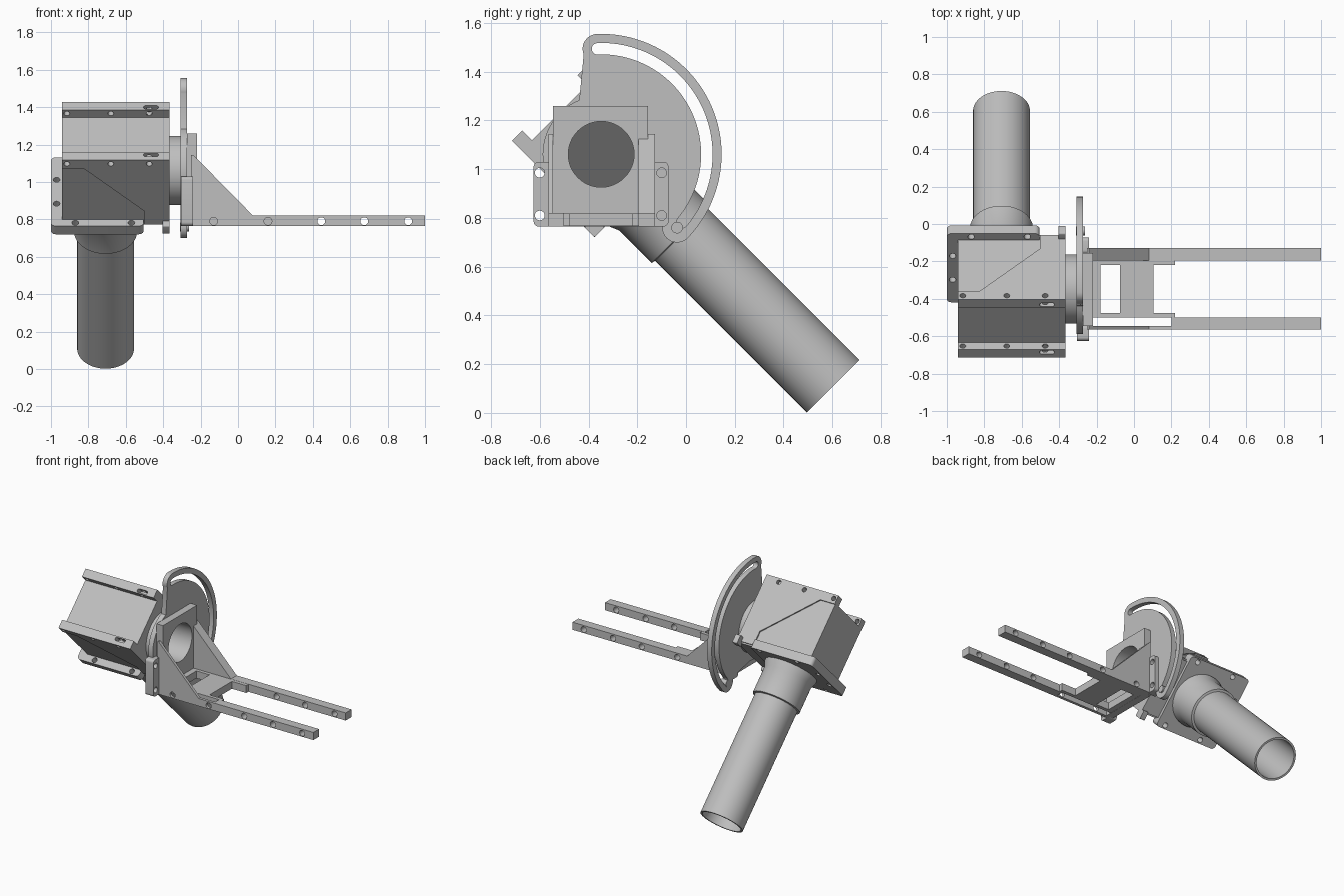
import bpy, bmesh
from math import sin, cos, pi, radians
from mathutils import Matrix

if "Cube" in bpy.data.objects:
    bpy.data.objects.remove(bpy.data.objects["Cube"])

grey = bpy.data.materials.new("plain_grey")
grey.use_nodes = True
GREY = (0.52, 0.52, 0.52, 1)
grey.diffuse_color = GREY
grey.node_tree.nodes["Principled BSDF"].inputs["Base Color"].default_value = GREY

WORLD = Matrix()
PIVOT = Matrix.Translation((0, -0.348, 1.061))      # hinge axis, upright
TILT = PIVOT @ Matrix.Rotation(radians(45), 4, 'X')  # hinge axis, tilted box
TUBE_X = -0.708


def finish(bm, name, frame):
    bmesh.ops.recalc_face_normals(bm, faces=bm.faces)
    bm.transform(frame)
    mesh = bpy.data.meshes.new(name)
    bm.to_mesh(mesh)
    bm.free()
    mesh.materials.append(grey)
    ob = bpy.data.objects.new(name, mesh)
    bpy.context.collection.objects.link(ob)
    return ob


def prism(name, pts, axis, lo, hi, frame=WORLD):
    """Extrude a 2D outline along an axis from lo to hi."""
    put = {'X': lambda p, h: (h, p[0], p[1]),
           'Y': lambda p, h: (p[0], h, p[1]),
           'Z': lambda p, h: (p[0], p[1], h)}[axis]
    bm = bmesh.new()
    a = [bm.verts.new(put(p, lo)) for p in pts]
    b = [bm.verts.new(put(p, hi)) for p in pts]
    bm.faces.new(a)
    bm.faces.new(b)
    for i in range(len(pts)):
        j = (i + 1) % len(pts)
        bm.faces.new((a[i], a[j], b[j], b[i]))
    return finish(bm, name, frame)


def rect(u0, v0, u1, v1):
    return [(u0, v0), (u1, v0), (u1, v1), (u0, v1)]


def arc(u, v, r, a0, a1, n=16):
    steps = [radians(a0 + (a1 - a0) * i / n) for i in range(n + 1)]
    return [(u + r * cos(a), v + r * sin(a)) for a in steps]


def circle(u, v, r, n=48):
    return arc(u, v, r, 0, 360, n)[:-1]


def rounded(u0, v0, u1, v1, r):
    return (arc(u0 + r, v0 + r, r, 180, 270, 6) + arc(u1 - r, v0 + r, r, 270, 360, 6)
            + arc(u1 - r, v1 - r, r, 0, 90, 6) + arc(u0 + r, v1 - r, r, 90, 180, 6))


def combine(ob, others, operation='DIFFERENCE'):
    for other in others:
        other.hide_render = True
        mod = ob.modifiers.new("combine", 'BOOLEAN')
        mod.operation = operation
        mod.solver = 'EXACT'
        mod.object = other
        bpy.context.view_layer.objects.active = ob
        bpy.ops.object.modifier_apply(modifier=mod.name)
        bpy.data.objects.remove(other)
    return ob


def bore(r, lo, hi):
    return prism("bore_cutter", circle(0, 0, r), 'X', lo, hi, PIVOT)


def tube_bore(lo, hi):
    return prism("tube_cutter", circle(TUBE_X, 0, 0.138), 'Z', lo, hi, TILT)


# Mirror box: hollow, with a slanted inner wall between the two bores
box = prism("mirror_box", rect(-0.21, -0.2, 0.21, 0.242), 'X', -0.94, -0.365, TILT)
cavity = [(-0.86, -0.152), (-0.42, -0.152), (-0.42, 0.152), (-0.556, 0.152)]
combine(box, [prism("cavity_cutter", cavity, 'Y', -0.15, 0.15, TILT),
              bore(0.135, -0.45, -0.3), tube_bore(-0.3, -0.14)])

# Raised side panels and edge ridges on both sides of the box
panel = [(-0.94, 0.25), (-0.84, 0.25), (-0.5, -0.088), (-0.5, -0.19),
         (-0.365, -0.19), (-0.365, 0.298), (-0.94, 0.298)]
for side, label in ((-1, "front"), (1, "back")):
    prism(label + "_panel", panel, 'Y', side * 0.2, side * 0.22, TILT)
    lo, hi = sorted((side * 0.16, side * 0.22))
    ridge = prism(label + "_ridge", rect(lo, 0.235, hi, 0.298), 'X', -0.94, -0.365, TILT)
    combine(ridge, [prism("slot_cutter", rounded(-0.505, side * 0.18 - 0.012, -0.425,
                          side * 0.18 + 0.012, 0.011), 'Z', 0.25, 0.32, TILT)])
    for x in (-0.915, -0.68, -0.475):
        for ob in (ridge, bpy.data.objects[label + "_panel"]):
            combine(ob, [prism("hole_cutter", circle(x, 0.27, 0.016, 16), 'Y',
                               side * 0.1, side * 0.3, TILT)])
    # ears beside the hinge end
    lo, hi = sorted((side * 0.2, side * 0.26))
    prism(label + "_ear", rounded(lo, -0.222, hi, -0.16, 0.008), 'X', -0.403, -0.365, TILT)

# Base plate with bolt holes
plate = prism("base_plate", rounded(-1, -0.26, -0.505, 0.26, 0.025), 'Z', -0.222, -0.16, TILT)
holes = [(x, y) for x in (-0.87, -0.57) for y in (-0.235, 0.235)] + [(-0.97, -0.09), (-0.97, 0.09)]
combine(plate, [prism("hole_cutter", circle(x, y, 0.018, 16), 'Z', -0.3, -0.1, TILT)
                for x, y in holes] + [tube_bore(-0.3, -0.1)])

# Hollow tube with collar, turned from one profile
profile = [(0.185, -0.2), (0.185, -0.235), (0.168, -0.275), (0.168, -0.462), (0.152, -0.466),
           (0.152, -1.346), (0.138, -1.346), (0.138, -0.2)]
bm = bmesh.new()
N = 64
rings = [[bm.verts.new((TUBE_X + r * cos(2 * pi * i / N), r * sin(2 * pi * i / N), z))
          for i in range(N)] for r, z in profile]
for k in range(len(rings)):
    a, b = rings[k], rings[(k + 1) % len(rings)]
    for i in range(N):
        j = (i + 1) % N
        bm.faces.new((a[i], a[j], b[j], b[i]))
finish(bm, "tube", TILT)

# Hinge hub
combine(prism("hinge_hub", circle(0, 0, 0.185, 64), 'X', -0.37, -0.306, PIVOT),
        [bore(0.135, -0.5, 0)])

# Altitude disk: sector with an arc slot and rounded lugs
A0, A1, MID = -44, 92, 0.433


def polar(r, a):
    return r * cos(radians(a)), r * sin(radians(a))


top, low = polar(MID, A1), polar(MID, A0)
outline = (arc(0, 0, 0.494, A0, A1, 56) + arc(*top, 0.061, A1, A1 + 110, 12)[1:]
           + arc(0, 0, 0.24, 112, 282, 30) + arc(*low, 0.061, A0 - 160, A0, 16)[:-1])
slot = (arc(0, 0, 0.457, A0 + 4, A1, 56) + arc(*top, 0.0235, A1, A1 + 180, 10)[1:-1]
        + arc(0, 0, 0.41, A1, A0 + 4, 56)
        + arc(*polar(0.4335, A0 + 4), 0.0235, A0 - 176, A0 + 4, 10)[1:-1])
disk = prism("altitude_disk", outline, 'X', -0.308, -0.272, PIVOT)
combine(disk, [prism("slot_cutter", slot, 'X', -0.4, -0.2, PIVOT), bore(0.135, -0.5, 0)])
prism("lock_screw", circle(*low, 0.024, 20), 'X', -0.31, -0.262, PIVOT)

# Upright bracket plate with round opening
bracket = prism("bracket_plate", rect(-0.545, 0.765, -0.155, 1.26), 'X', -0.274, -0.22)
combine(bracket, [bore(0.135, -0.5, 0)])

# Bolt tabs either side of the bracket
for label, y0, y1, y_hole in (("front", -0.625, -0.54, -0.6), ("back", -0.16, -0.072, -0.1)):
    tab = prism(label + "_tab", rounded(y0, 0.765, y1, 1.03, 0.02), 'X', -0.306, -0.24)
    combine(tab, [prism("hole_cutter", circle(y_hole, z, 0.02, 20), 'X', -0.4, -0.1)
                  for z in (0.81, 0.985)])

# Arms with triangular gussets
gusset = [(-0.25, 0.765), (0.22, 0.765), (0.22, 0.82), (0.08, 0.82), (-0.24, 1.145), (-0.25, 1.145)]
for label, g0, g1, a0, a1 in (("front", -0.565, -0.545, -0.565, -0.5),
                              ("back", -0.195, -0.128, -0.195, -0.128)):
    arm = prism(label + "_arm", rect(0.2, 0.765, 1, 0.82), 'Y', a0, a1)
    combine(arm, [prism(label + "_gusset", gusset, 'Y', g0, g1)], 'UNION')
    combine(arm, [prism("hole_cutter", circle(x, 0.79, 0.021, 20), 'Y', a0 - 0.1, a1 + 0.1)
                  for x in (-0.13, 0.16, 0.445, 0.675, 0.91)])

# Floor frame joining the arms
floor = prism("floor_frame", rect(-0.23, -0.5, 0.22, -0.19), 'Z', 0.766, 0.819)
combine(floor, [prism("window_cutter", rect(x0, -0.475, x1, -0.22), 'Z', 0.7, 0.9)
                for x0, x1 in ((-0.18, -0.075), (0.105, 0.3))])

# Smooth round parts, keep hard edges
bpy.ops.object.select_all(action='DESELECT')
for ob in bpy.context.collection.objects:
    if ob.type == 'MESH' and grey.name in ob.data.materials:
        ob.select_set(True)
        bpy.context.view_layer.objects.active = ob
bpy.ops.object.shade_smooth_by_angle(angle=radians(30))
